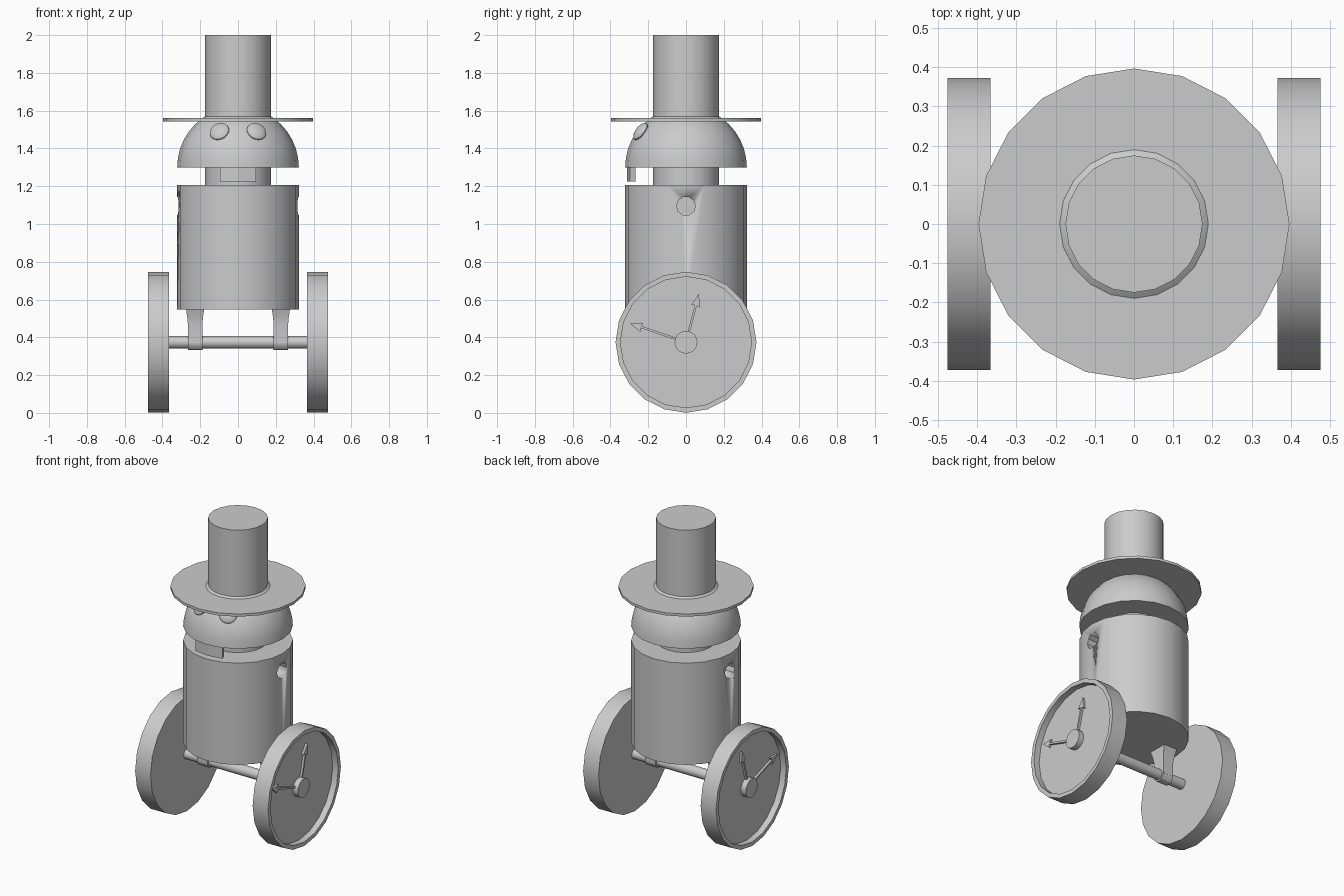
import bpy, bmesh, math
from mathutils import Matrix, Vector

if "Cube" in bpy.data.objects:
    bpy.data.objects.remove(bpy.data.objects["Cube"])

SIDES = 20


def finish(name, bm, smooth=True):
    bmesh.ops.remove_doubles(bm, verts=bm.verts, dist=1e-5)
    bmesh.ops.recalc_face_normals(bm, faces=bm.faces)
    me = bpy.data.meshes.new(name)
    bm.to_mesh(me)
    bm.free()
    ob = bpy.data.objects.new(name, me)
    bpy.context.collection.objects.link(ob)
    bpy.ops.object.select_all(action='DESELECT')
    ob.select_set(True)
    bpy.context.view_layer.objects.active = ob
    if smooth:
        bpy.ops.object.shade_smooth_by_angle(angle=math.radians(30))
    return ob


def lathe(name, profile, matrix=Matrix(), n=SIDES):
    """Revolve (radius, height) points about z, capping both ends."""
    bm = bmesh.new()
    rings = []
    for r, z in profile:
        rings.append([bm.verts.new(matrix @ Vector((r * math.cos(a), r * math.sin(a), z)))
                      for a in (2 * math.pi * i / n for i in range(n))])
    for lo, hi in zip(rings, rings[1:]):
        for i in range(n):
            j = (i + 1) % n
            bm.faces.new((lo[i], lo[j], hi[j], hi[i]))
    for ring, (r, z) in ((rings[0], profile[0]), (rings[-1], profile[-1])):
        if r > 0:
            bm.faces.new(ring)
    return finish(name, bm)


def prism(name, outline, matrix, depth):
    """Extrude a flat outline along local z."""
    bm = bmesh.new()
    face = bm.faces.new([bm.verts.new((x, y, 0)) for x, y in outline])
    ext = bmesh.ops.extrude_face_region(bm, geom=[face])
    verts = [v for v in ext['geom'] if isinstance(v, bmesh.types.BMVert)]
    bmesh.ops.translate(bm, verts=verts, vec=(0, 0, depth))
    bm.transform(matrix)
    return finish(name, bm, False)


def outward(side, x, z):
    """Frame whose local z points along +x or -x, local x along y, local y up."""
    return Matrix(((0, 0, side, side * x), (1, 0, 0, 0), (0, 1, 0, z), (0, 0, 0, 1)))


# Hat, neck and head
lathe("hat_crown", [(0.175, 1.5), (0.175, 2.0)])
lathe("hat_brim", [(0.397, 1.543), (0.397, 1.56)])
lathe("neck", [(0.175, 1.19), (0.175, 1.35)])
R = 0.322
lathe("head_dome", [(R * math.cos(t), 1.3 + R * math.sin(t))
                    for t in (math.pi / 2 * i / 10 for i in range(10))] + [(0, 1.3 + R)])

# Eyes: flattened spheres lying on the dome
for side in (-1, 1):
    normal = Vector((side * 0.097, -0.237, 0.187)).normalized()
    frame = (Matrix.Translation(Vector((0, 0, 1.3)) + normal * R)
             @ normal.to_track_quat('Z', 'Y').to_matrix().to_4x4()
             @ Matrix.Diagonal((1, 1, 0.4, 1)))
    lathe("eye", [(0.054 * math.sin(math.pi * i / 10), -0.054 * math.cos(math.pi * i / 10))
                  if i % 10 else (0, 0.054 * (1 if i else -1)) for i in range(11)], frame, 16)

# Mouth plate: short curved strip hanging from the front of the head
step = 2 * math.pi / SIDES
arc = [(0.312 * math.sin(k * step), -0.312 * math.cos(k * step)) for k in (-1, 0, 1)]
arc += [(0.28 * math.sin(k * step), -0.28 * math.cos(k * step)) for k in (1, 0, -1)]
prism("mouth_plate", arc, Matrix.Translation((0, 0, 1.225)), 0.09)

# Body with a round socket in each side
body = lathe("body", [(0.322, 0.548), (0.322, 1.207)])
for side in (-1, 1):
    cutter = lathe("socket_cutter", [(0.05, -0.1), (0.05, 0.1)], outward(side, 0.32, 1.095), 10)
    cutter.hide_render = True
    mod = body.modifiers.new("socket", 'BOOLEAN')
    mod.operation = 'DIFFERENCE'
    mod.object = cutter
    mod.solver = 'EXACT'
    bpy.context.view_layer.objects.active = body
    bpy.ops.object.modifier_apply(modifier=mod.name)
    bpy.data.objects.remove(cutter)

# Axle
AXLE_Z = 0.374
lathe("axle", [(0.033, -0.38), (0.033, 0.38)], outward(1, 0, AXLE_Z), 16)

for side in (-1, 1):
    # Axle bracket: rounded collar below a neck that flares into the body
    lathe("bracket_collar", [(0.042, -0.038), (0.042, 0.038)], outward(side, 0.227, AXLE_Z), 12)
    bm = bmesh.new()
    rings = []
    for z, hx, hy in ((0.37, 0.038, 0.042), (0.465, 0.038, 0.042), (0.51, 0.042, 0.05), (0.56, 0.05, 0.068)):
        rings.append([bm.verts.new((side * 0.227 + a * hx, b * hy, z))
                      for a, b in ((-1, -1), (1, -1), (1, 1), (-1, 1))])
    for lo, hi in zip(rings, rings[1:]):
        for i in range(4):
            bm.faces.new((lo[i], lo[(i + 1) % 4], hi[(i + 1) % 4], hi[i]))
    bm.faces.new(rings[0])
    bm.faces.new(rings[-1])
    finish("bracket_neck", bm)

    # Wheel with a recessed dial and central hub
    lathe("wheel", [(0.373, 0), (0.373, 0.11), (0.347, 0.11), (0.347, 0.07)],
          outward(side, 0.366, AXLE_Z))
    lathe("wheel_hub", [(0.06, 0.06), (0.06, 0.105)], outward(side, 0.366, AXLE_Z))

    # Arrow hands on the dial
    for dy, dz in ((-0.297, 0.10), (0.068, 0.255)):
        length = math.hypot(dy, dz)
        neck = length - 0.062
        arrow = [(0.03, -0.006), (neck, -0.006), (neck - 0.005, -0.025), (length, 0),
                 (neck - 0.005, 0.025), (neck, 0.006), (0.03, 0.006)]
        turn = Matrix.Rotation(math.atan2(dz, dy), 4, 'Z')
        prism("dial_hand", arrow, outward(side, 0.432, AXLE_Z) @ turn, 0.018)
